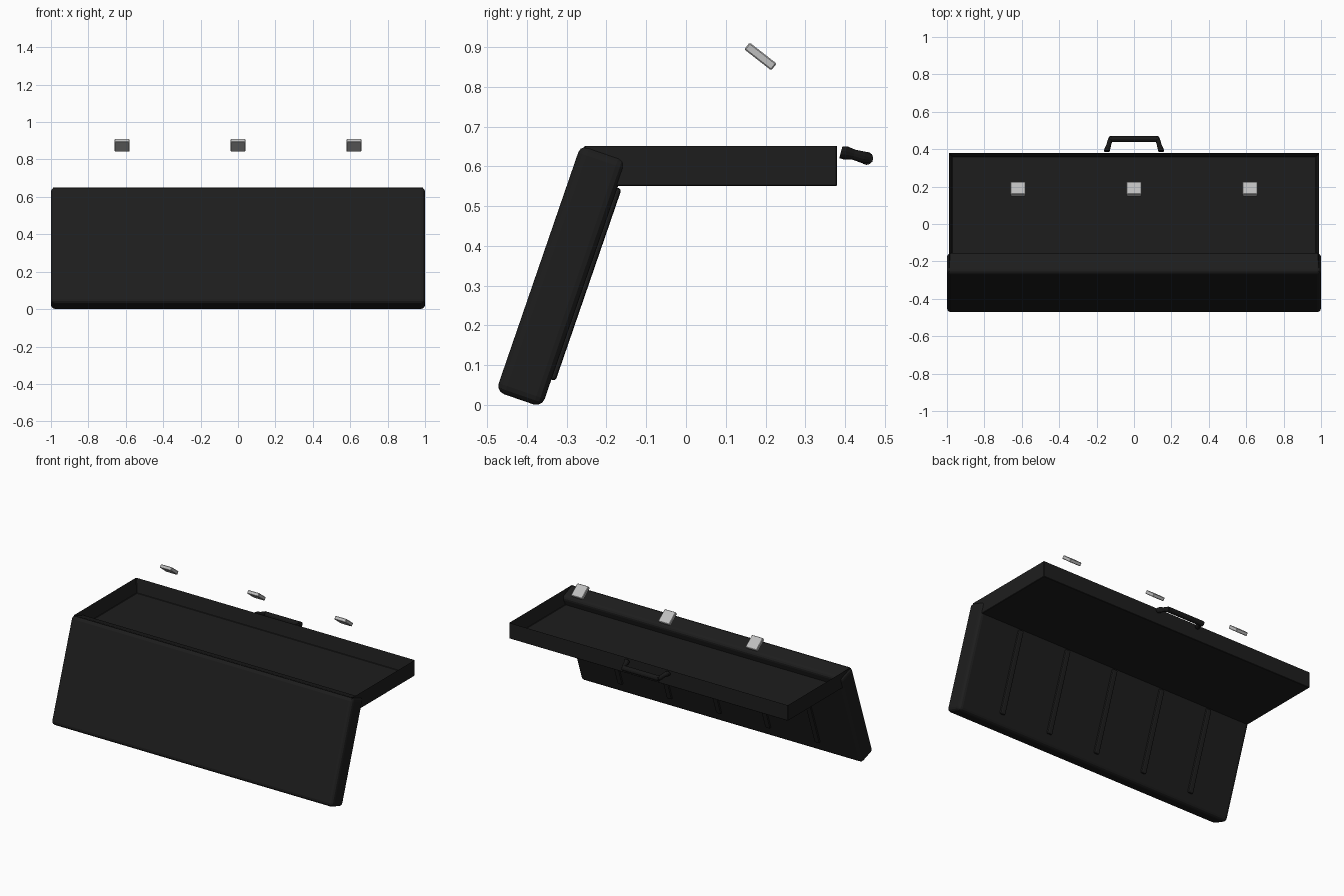
import bpy, bmesh, math
from mathutils import Vector, Matrix

if "Cube" in bpy.data.objects:
    bpy.data.objects.remove(bpy.data.objects["Cube"])


def material(name, c):
    m = bpy.data.materials.new(name)
    m.diffuse_color = (c[0], c[1], c[2], 1)
    m.use_nodes = True
    m.node_tree.nodes["Principled BSDF"].inputs["Base Color"].default_value = m.diffuse_color
    return m


CASE = material("case black", (0.0125, 0.0125, 0.0125))
GRIP = material("handle black", (0.009, 0.009, 0.009))
METAL = material("latch metal", (0.52, 0.52, 0.52))


def finish(bm, name, mat, matrix=Matrix(), bevel=0, segs=2):
    bmesh.ops.recalc_face_normals(bm, faces=bm.faces)
    me = bpy.data.meshes.new(name)
    bm.to_mesh(me)
    bm.free()
    ob = bpy.data.objects.new(name, me)
    ob.matrix_world = matrix
    me.materials.append(mat)
    bpy.context.collection.objects.link(ob)
    if bevel:
        mod = ob.modifiers.new("Bevel", "BEVEL")
        mod.width, mod.segments = bevel, segs
        mod.limit_method = "ANGLE"
    return ob


def box(name, center, size, mat, matrix=Matrix(), bevel=0, segs=2):
    bm = bmesh.new()
    bmesh.ops.create_cube(bm, size=1)
    bmesh.ops.scale(bm, vec=size, verts=bm.verts)
    bmesh.ops.translate(bm, vec=center, verts=bm.verts)
    return finish(bm, name, mat, matrix, bevel, segs)


def loft(name, sections, mat, n=12):
    """Joins elliptical rings: (centre, half-axis a, half-axis b)."""
    bm = bmesh.new()
    rings = []
    for c, a, b in sections:
        rings.append([bm.verts.new(Vector(c) + Vector(a) * math.cos(t) + Vector(b) * math.sin(t))
                      for t in (2 * math.pi * (i + 0.5) / n for i in range(n))])
    for r, s in zip(rings, rings[1:]):
        for i in range(n):
            bm.faces.new((r[i], r[(i + 1) % n], s[(i + 1) % n], s[i]))
    bm.faces.new(rings[0])
    bm.faces.new(rings[-1])
    return finish(bm, name, mat)


# open tray with a thin rim around a sunken floor
bm = bmesh.new()
bmesh.ops.create_cube(bm, size=1)
bmesh.ops.scale(bm, vec=(1.98, 0.635, 0.103), verts=bm.verts)
bmesh.ops.translate(bm, vec=(0, 0.0625, 0.602), verts=bm.verts)
bm.faces.ensure_lookup_table()
top = max(bm.faces, key=lambda f: f.calc_center_median().z)
bmesh.ops.inset_region(bm, faces=[top], thickness=0.026)
bmesh.ops.translate(bm, vec=(0, 0, -0.09), verts=top.verts)
finish(bm, "tray", CASE, bevel=0.0025, segs=1)

# lid hanging from the front of the tray, with ribs on its inner side
lid_frame = Matrix.Translation((0, -0.313, 0.325)) @ Matrix.Rotation(math.radians(-19), 4, "X")
box("lid", (0, 0, 0), (2, 0.122, 0.657), CASE, lid_frame, 0.022, 3)
for i in range(-2, 3):
    box("lid_rib", (i * 0.35, 0.061, 0), (0.036, 0.022, 0.51), CASE, lid_frame, 0.008, 2)

# three separate latches
for x in (-0.62, 0, 0.62):
    frame = Matrix.Translation((x, 0.187, 0.876)) @ Matrix.Rotation(math.radians(-38), 4, "X")
    box("latch", (0, 0, 0), (0.08, 0.086, 0.022), METAL, frame, 0.003, 1)

# carrying handle: bar and two splayed legs
X = (0.013, 0, 0)
loft("handle_bar", [((x, 0.454, 0.62), (0, 0.016, 0.004), (0, -0.004, 0.016))
                    for x in (-0.13, 0.13)], GRIP)
for s in (-1, 1):
    loft("handle_leg", [
        ((s * 0.145, 0.389, 0.635), (0.017, 0, 0), (0, 0.004, 0.015)),
        ((s * 0.143, 0.400, 0.634), (0.016, 0, 0), (0, 0.005, 0.017)),
        ((s * 0.135, 0.422, 0.629), X, (0, 0.004, 0.013)),
        ((s * 0.128, 0.448, 0.622), X, (0, 0.004, 0.015)),
        ((s * 0.124, 0.465, 0.619), (0.010, 0, 0), (0, 0.003, 0.012)),
    ], GRIP)
